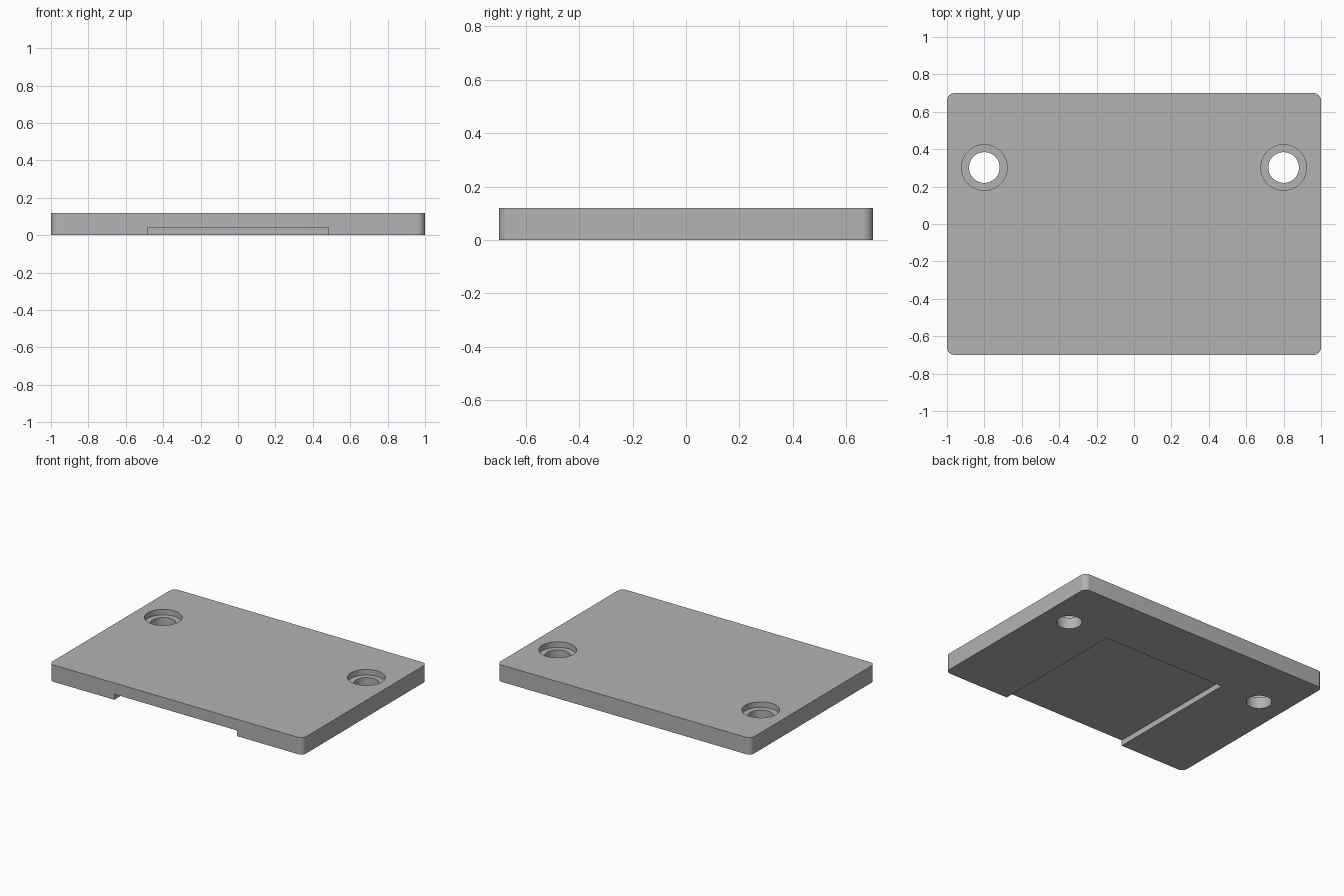
import bpy
import bmesh
from mathutils import Matrix, Vector

cube = bpy.data.objects.get("Cube")
if cube:
    bpy.data.objects.remove(cube)

WIDTH, DEPTH, THICK = 2.0, 1.4, 0.12
HOLE_X, HOLE_Y = 0.8, 0.302

grey = bpy.data.materials.new("plain grey")
grey.use_nodes = True
colour = (0.45, 0.45, 0.45, 1)
grey.diffuse_color = colour
grey.node_tree.nodes["Principled BSDF"].inputs["Base Color"].default_value = colour


def add_object(name, bm):
    mesh = bpy.data.meshes.new(name)
    bm.to_mesh(mesh)
    bm.free()
    mesh.materials.append(grey)
    obj = bpy.data.objects.new(name, mesh)
    bpy.context.collection.objects.link(obj)
    return obj


def box(name, low, high, corner=0):
    """Box between two corners, with optional rounded upright edges."""
    low, high = Vector(low), Vector(high)
    bm = bmesh.new()
    bmesh.ops.create_cube(bm, size=1, matrix=Matrix.Translation((low + high) / 2)
                          @ Matrix.Diagonal((*(high - low), 1)))
    if corner:
        upright = [e for e in bm.edges
                   if abs(e.verts[0].co.z - e.verts[1].co.z) > THICK / 2]
        bmesh.ops.bevel(bm, geom=upright, offset=corner, segments=8,
                        profile=0.5, affect='EDGES')
    return add_object(name, bm)


def cylinder(name, x, y, radius, low, high):
    bm = bmesh.new()
    bmesh.ops.create_cone(bm, cap_ends=True, segments=64, radius1=radius,
                          radius2=radius, depth=high - low,
                          matrix=Matrix.Translation((x, y, (low + high) / 2)))
    return add_object(name, bm)


# Rounded plate
plate = box("mounting_plate", (-WIDTH / 2, -DEPTH / 2, 0),
            (WIDTH / 2, DEPTH / 2, THICK), corner=0.04)

# Underside recess, open at the front, then the counterbored screw holes
cutters = [box("recess_cutter", (-0.484, -1, -0.1), (0.484, 0.302, 0.04))]
for side in (-1, 1):
    x = side * HOLE_X
    cutters.append(cylinder("screw_hole_cutter", x, HOLE_Y, 0.082, -0.1, 0.3))
    cutters.append(cylinder("counterbore_cutter", x, HOLE_Y, 0.122, 0.08, 0.3))

for cutter in cutters:
    cutter.hide_render = True
    mod = plate.modifiers.new(cutter.name, 'BOOLEAN')
    mod.operation = 'DIFFERENCE'
    mod.solver = 'EXACT'
    mod.object = cutter

# Bake the cuts and drop the cutters
bpy.context.view_layer.update()
graph = bpy.context.evaluated_depsgraph_get()
cut_mesh = bpy.data.meshes.new_from_object(plate.evaluated_get(graph))
plate.modifiers.clear()
plate.data = cut_mesh
for cutter in cutters:
    bpy.data.objects.remove(cutter)

# Smooth round walls, sharp rims
bpy.ops.object.select_all(action='DESELECT')
plate.select_set(True)
bpy.context.view_layer.objects.active = plate
bpy.ops.object.shade_smooth_by_angle(angle=0.5)
